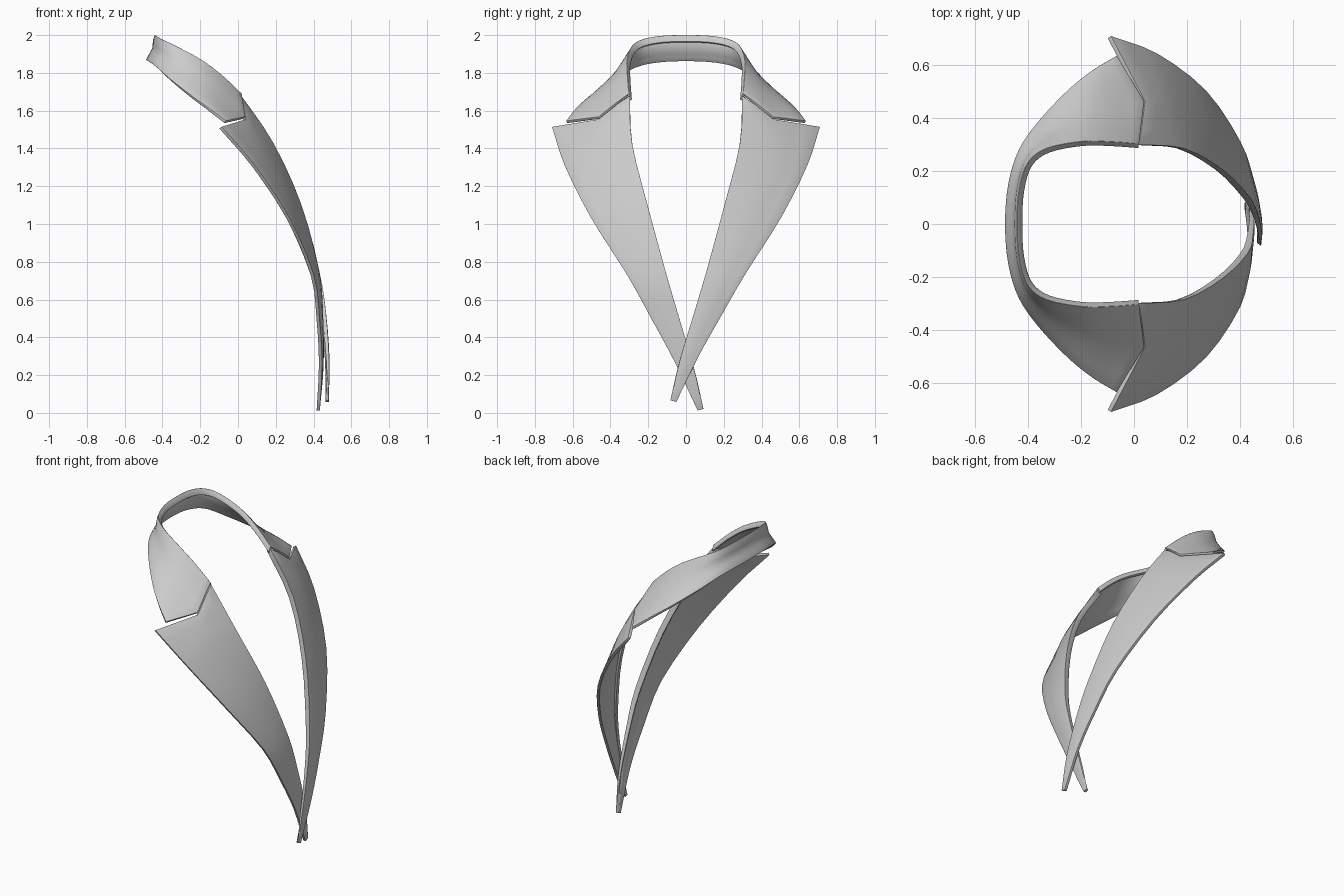
import bpy
from mathutils import Vector as V

if "Cube" in bpy.data.objects:
    bpy.data.objects.remove(bpy.data.objects["Cube"])


def spline(pts, n):
    # Catmull-Rom curve through the points, n steps per span
    p = [2 * pts[0] - pts[1]] + pts + [2 * pts[-1] - pts[-2]]
    out = []
    for i in range(1, len(p) - 2):
        a, b, c, d = p[i - 1:i + 3]
        for k in range(n):
            t = k / n
            out.append(0.5 * (2 * b + (c - a) * t + (2 * a - 5 * b + 4 * c - d) * t * t
                              + (3 * b - a - 3 * c + d) * t ** 3))
    return out + [pts[-1]]


def cloth(name, rows, n, thick):
    # loft a sheet through rows of equal length, then thicken and round it
    cols = [spline(list(c), n) for c in zip(*rows)]
    grid = []
    for r in zip(*cols):
        line = []
        for a, b in zip(r, r[1:]):
            line += [a.lerp(b, k / 3) for k in range(3)]
        grid.append(line + [r[-1]])
    w = len(grid[0])
    verts = [v for r in grid for v in r]
    faces = [(i * w + j, i * w + j + 1, (i + 1) * w + j + 1, (i + 1) * w + j)
             for i in range(len(grid) - 1) for j in range(w - 1)]
    me = bpy.data.meshes.new(name)
    me.from_pydata(verts, [], faces)
    ob = bpy.data.objects.new(name, me)
    bpy.context.collection.objects.link(ob)
    s = ob.modifiers.new("thickness", 'SOLIDIFY')
    s.thickness, s.offset = thick, 0
    b = ob.modifiers.new("soft_edge", 'BEVEL')
    b.width, b.segments, b.limit_method, b.angle_limit = 0.006, 2, 'ANGLE', 1.0
    bpy.ops.object.select_all(action='DESELECT')
    bpy.context.view_layer.objects.active = ob
    ob.select_set(True)
    bpy.ops.object.shade_smooth_by_angle(angle=0.7)
    return ob


def flip(v):
    return V((v.x, -v.y, v.z))


# Lapels: inner (rolled) edge and outer edge, from the notch to the crossing
inner = [(.015, .305, 1.675), (.185, .29, 1.42), (.33, .21, 1.10), (.425, .115, .75),
         (.46, .05, .53), (.477, -.025, .28), (.472, -.075, .065)]
outer = [(-.093, .705, 1.51), (.08, .64, 1.31), (.265, .50, 1.03), (.393, .31, .73),
         (.44, .18, .505), (.468, .06, .29), (.472, -.052, .058)]


def lapel(name, side):
    rows = []
    for i, (a, b) in enumerate(zip(inner, outer)):
        a, b = V(a), V(b)
        if side < 0:  # this lapel passes underneath
            under = max(0, i - 3) / 3
            low = V((-.047, -.01, -.045)) * under
            a, b = a + low, b + low
        f = 1 - i / 6
        m = a.lerp(b, .5) + V((.012 * f, 0, .008 * f))
        if i == 0:
            m = V((.035, .46, 1.55))
        k = a + V((-.022, .004, -.015)) * min(1, f * 2)
        if i == 6:
            k = a.lerp(b, -.1)
        r = [k, a, m, b]
        rows.append(r if side > 0 else [flip(v) for v in r])
    cloth(name, rows, 3, .017)


lapel("lapel_over", 1)
lapel("lapel_under", -1)

# Collar: half the top ridge and outer edge from centre back to the notch
ridge = [(-.44, 0, 1.993), (-.432, .13, 1.989), (-.40, .23, 1.97), (-.33, .285, 1.935),
         (-.2, .312, 1.865), (-.09, .312, 1.783), (.015, .305, 1.685)]
fall = [(-.48, 0, 1.865), (-.468, .15, 1.858), (-.43, .275, 1.83), (-.36, .38, 1.765),
        (-.255, .495, 1.68), (-.16, .575, 1.61), (-.068, .632, 1.54)]
half = []
for i, (a, b) in enumerate(zip(ridge, fall)):
    a, b = V(a), V(b)
    inward = V((-a.x, -a.y * 1.6, 0)).normalized()
    m = a.lerp(b, .5) + inward * .014
    if i == 6:
        inward = V((0, -1, 0))
        m = V((.035, .46, 1.562))
    half.append([a + inward * .012 + V((0, 0, -.03)), a, m, b])
cloth("collar", [[flip(v) for v in r] for r in half[:0:-1]] + half, 4, .016)
